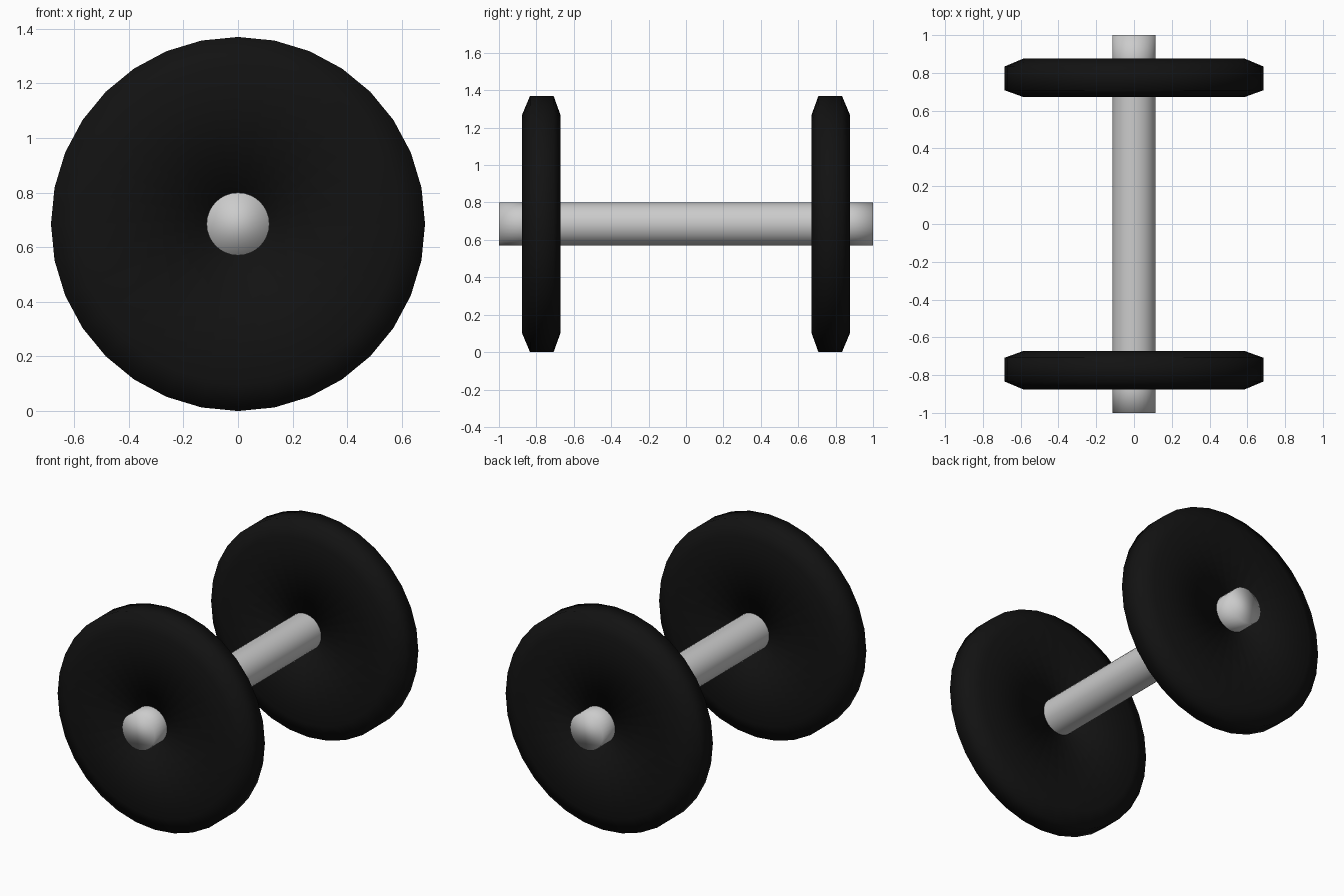
import bpy, bmesh
from math import sin, cos, pi

if "Cube" in bpy.data.objects:
    bpy.data.objects.remove(bpy.data.objects["Cube"])

SIDES = 32
AXIS_Z = 0.685
GRIP_R = 0.115
PLATE_R = 0.685


def lathe(name, profile, closed):
    """Spin (radius, y) points about the y axis; closed loops the profile, else caps the ends."""
    bm = bmesh.new()
    rings = [[bm.verts.new((r * sin(2 * pi * i / SIDES), y, AXIS_Z + r * cos(2 * pi * i / SIDES)))
              for i in range(SIDES)] for r, y in profile]
    pairs = list(zip(rings, rings[1:]))
    if closed:
        pairs.append((rings[-1], rings[0]))
    else:
        bm.faces.new(rings[0])
        bm.faces.new(rings[-1])
    for a, b in pairs:
        for i in range(SIDES):
            j = (i + 1) % SIDES
            bm.faces.new((a[i], a[j], b[j], b[i]))
    bmesh.ops.recalc_face_normals(bm, faces=bm.faces)
    for f in bm.faces:
        f.smooth = True
    mesh = bpy.data.meshes.new(name)
    bm.to_mesh(mesh)
    bm.free()
    obj = bpy.data.objects.new(name, mesh)
    bpy.context.collection.objects.link(obj)
    return obj


# Steel bar running right through both plates
lathe("handle_bar", [(GRIP_R, y) for y in (-1, -0.875, -0.67, 0.67, 0.875, 1)], False)

# Black weight plates with chamfered rims
black = bpy.data.materials.new("black_iron")
black.diffuse_color = (0.006, 0.006, 0.006, 1)
black.use_nodes = True
black.node_tree.nodes["Principled BSDF"].inputs["Base Color"].default_value = black.diffuse_color
for name, side in (("front_plate", -1), ("back_plate", 1)):
    profile = [(GRIP_R, 0.672), (0.585, 0.672), (PLATE_R, 0.708),
               (PLATE_R, 0.834), (0.585, 0.876), (GRIP_R, 0.876)]
    plate = lathe(name, [(r, side * y) for r, y in profile], True)
    plate.data.materials.append(black)
